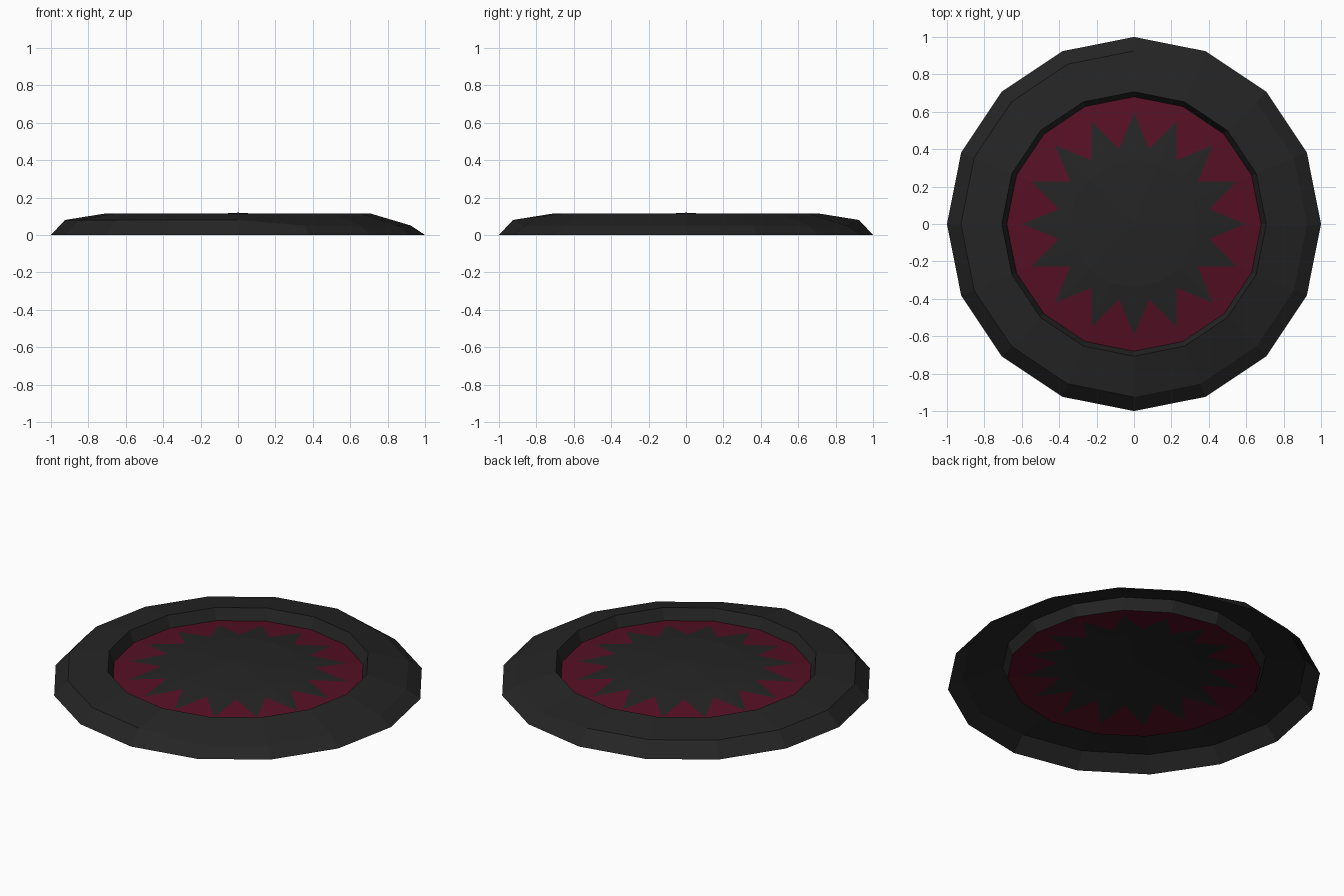
import bpy, math

if "Cube" in bpy.data.objects:
    bpy.data.objects.remove(bpy.data.objects["Cube"])

N = 16
STEP = 2 * math.pi / N


def material(name, rgb):
    m = bpy.data.materials.new(name)
    m.diffuse_color = (*rgb, 1)
    m.use_nodes = True
    m.node_tree.nodes["Principled BSDF"].inputs["Base Color"].default_value = m.diffuse_color
    return m


dark = material("charcoal", (0.018, 0.018, 0.018))
red = material("dark crimson", (0.092, 0.005, 0.018))


def polar(r, a, z):
    return (r * math.cos(a), r * math.sin(a), z)


def build(name, verts, faces, mats, indices):
    me = bpy.data.meshes.new(name)
    me.from_pydata(verts, [], faces)
    for m in mats:
        me.materials.append(m)
    for p, i in zip(me.polygons, indices):
        p.material_index = i
    me.update()
    ob = bpy.data.objects.new(name, me)
    bpy.context.collection.objects.link(ob)
    return ob


# Rim: open shell, its shoulder is lower along the right half
verts, faces = [], []
for i in range(N):
    a = i * STEP
    shoulder = 0.05 if math.cos(a) > 0.1 else 0.08
    for r, z in ((1.0, 0.0), (0.925, shoulder), (0.707, 0.115), (0.68, 0.05)):
        verts.append(polar(r, a, z))
for i in range(N):
    j = (i + 1) % N
    for k in range(3):
        faces.append((4 * i + k, 4 * j + k, 4 * j + k + 1, 4 * i + k + 1))
build("rim", verts, faces, [dark], [0] * len(faces))

# Centre: shallow dome whose sloping ring is cut into a sixteen-point star
R_OUT, R_TIP, R_VALLEY, R_CAP = 0.68, 0.595, 0.41, 0.34
Z_OUT, Z_CAP, Z_TOP = 0.05, 0.10, 0.119


def slope(r):
    return Z_OUT + (Z_CAP - Z_OUT) * (R_OUT - r) / (R_OUT - R_CAP)


verts, faces, idx = [(0, 0, Z_TOP)], [], []
for i in range(N):
    a = i * STEP
    verts += [polar(R_OUT, a, Z_OUT), polar(R_TIP, a, slope(R_TIP)),
              polar(R_CAP, a, Z_CAP),
              polar(R_VALLEY, a + STEP / 2, slope(R_VALLEY / math.cos(STEP / 2)))]
for i in range(N):
    o, t, c, v = (1 + 4 * i + k for k in range(4))
    o2, t2, c2 = (1 + 4 * ((i + 1) % N) + k for k in range(3))
    # crimson between the points
    faces += [(o, o2, v), (o, v, t), (o2, t2, v)]
    idx += [1, 1, 1]
    # dark star and cap
    faces += [(t, v, c), (t2, c2, v), (v, c2, c), (c, c2, 0)]
    idx += [0, 0, 0, 0]
build("star_dome", verts, faces, [dark, red], idx)
